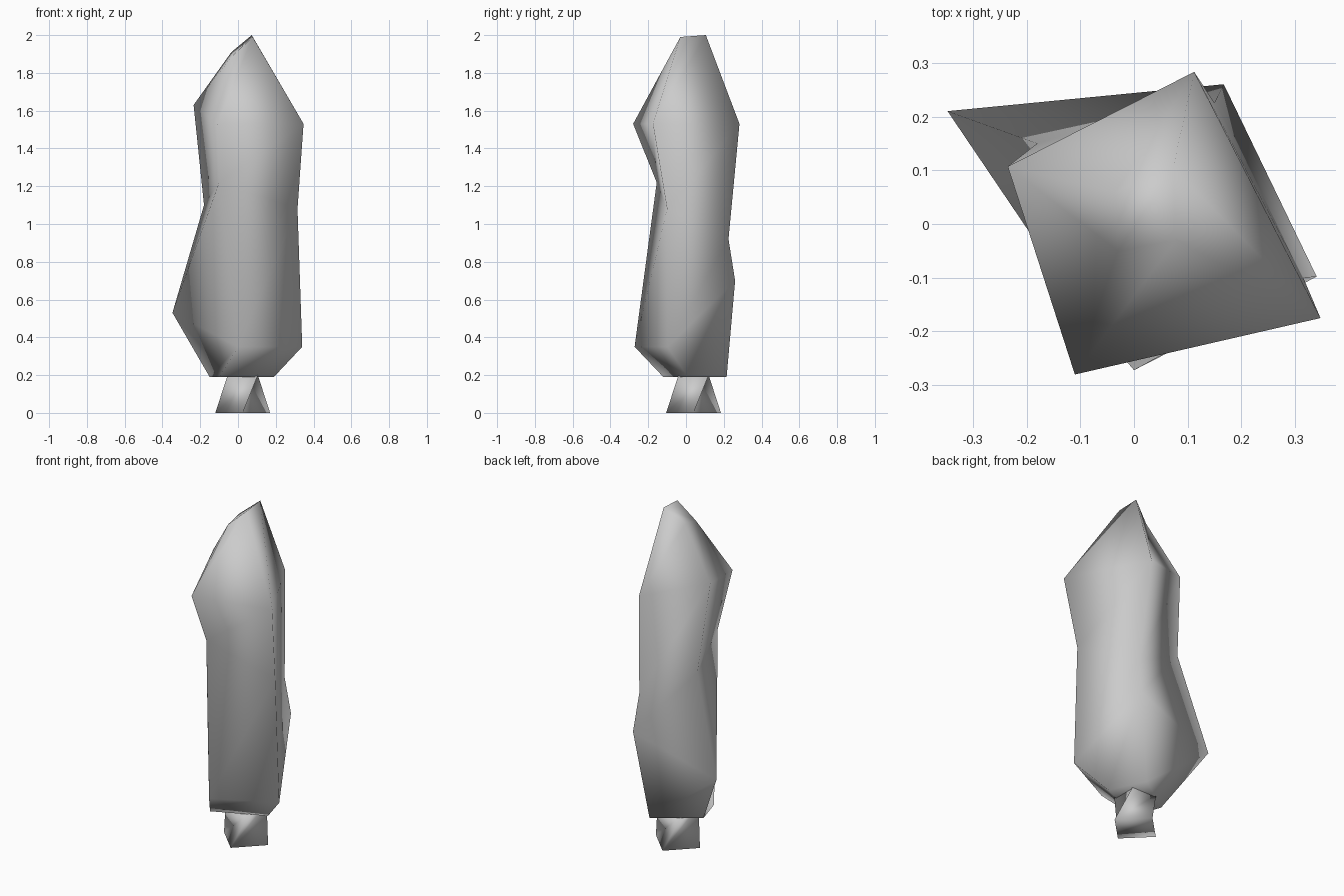
import bpy
import bmesh
import math

cube = bpy.data.objects.get("Cube")
if cube:
    bpy.data.objects.remove(cube, do_unlink=True)

grey = bpy.data.materials.new("plain_grey")
grey.use_nodes = True
colour = (0.6, 0.6, 0.6, 1)
grey.diffuse_color = colour
grey.node_tree.nodes["Principled BSDF"].inputs["Base Color"].default_value = colour


def loft(name, rings):
    """Skin a stack of four-cornered rings and cap both ends."""
    bm = bmesh.new()
    loops = [[bm.verts.new(p) for p in ring] for ring in rings]
    for low, high in zip(loops, loops[1:]):
        for i in range(len(low)):
            j = (i + 1) % len(low)
            bm.faces.new((low[i], low[j], high[j], high[i]))
    bm.faces.new(loops[0])
    bm.faces.new(loops[-1])
    bmesh.ops.recalc_face_normals(bm, faces=bm.faces)
    for face in bm.faces:
        face.smooth = True
    mesh = bpy.data.meshes.new(name)
    bm.to_mesh(mesh)
    bm.free()
    mesh.materials.append(grey)
    obj = bpy.data.objects.new(name, mesh)
    bpy.context.collection.objects.link(obj)
    return obj


def diamond(radius, turn, z):
    """Square ring about the trunk axis."""
    angles = [math.radians(turn + 90 * i) for i in range(4)]
    return [(0.025 + radius * math.cos(a), 0.04 + radius * math.sin(a), z) for a in angles]


# Trunk: a short square stem that twists as it narrows
loft("trunk", [diamond(0.145, 0, 0), diamond(0.113, 45, 0.2)])

# Foliage: an irregular four-sided column, corners in order
# front-left, front-right, back-right, back-left on screen
loft("foliage", [
    # underside
    [(-0.10, -0.12, 0.19), (0.19, 0.01, 0.19), (0.09, 0.215, 0.19), (-0.15, 0.05, 0.19)],
    # lower bulge
    [(0.0, -0.272, 0.35), (0.34, -0.098, 0.35), (0.167, 0.26, 0.70), (-0.347, 0.21, 0.53)],
    # waist
    [(-0.10, -0.155, 1.22), (0.315, -0.10, 1.08), (0.15, 0.225, 0.92), (-0.18, 0.15, 1.10)],
    # upper bulge
    [(-0.11, -0.28, 1.53), (0.347, -0.175, 1.53), (0.112, 0.283, 1.53), (-0.235, 0.107, 1.63)],
    # tip
    [(-0.03, -0.05, 1.89), (0.078, -0.03, 1.99), (0.073, 0.105, 2.0), (-0.035, 0.06, 1.91)],
])
